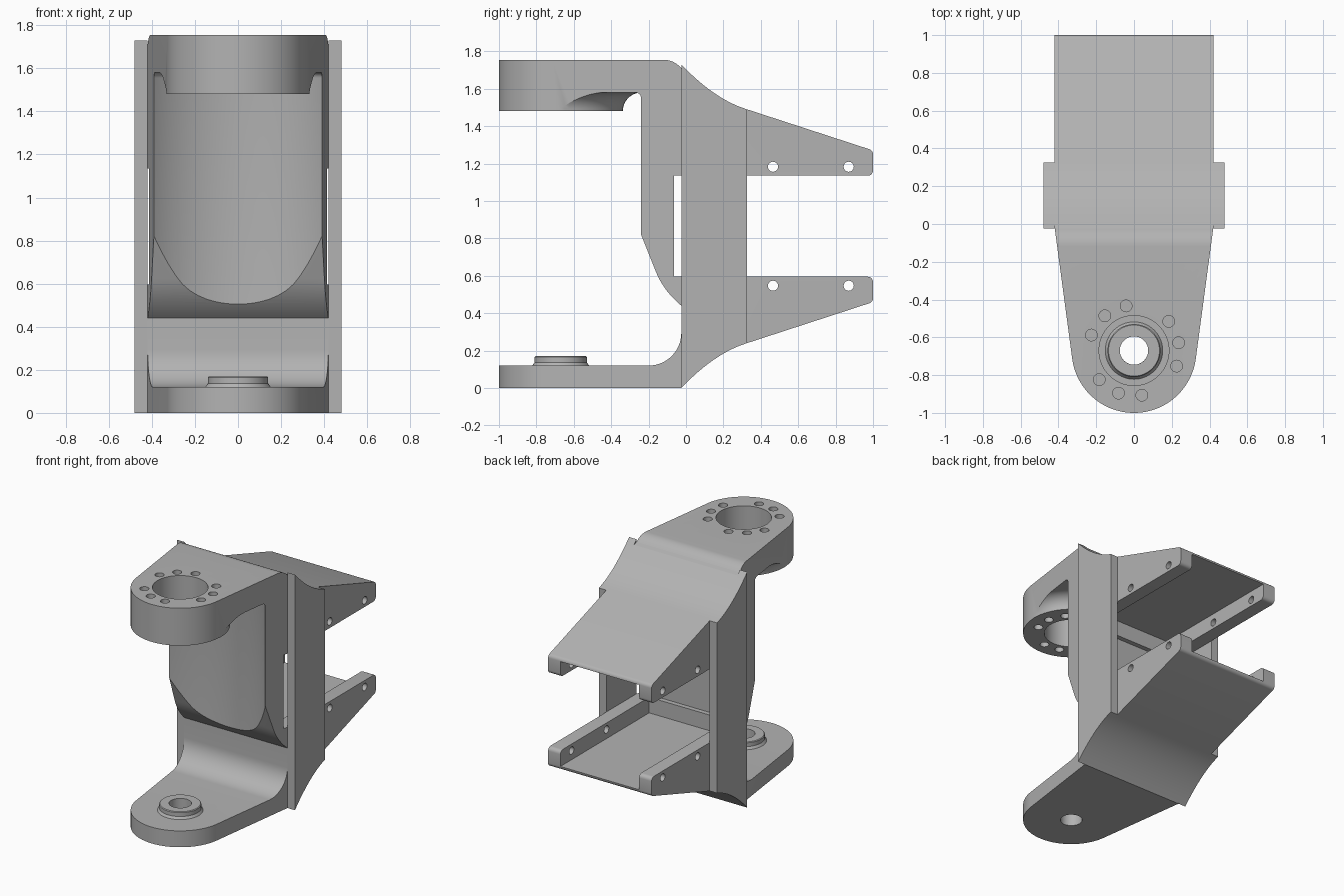
import bpy, bmesh, math
from mathutils import Vector, Matrix

old = bpy.data.objects.get("Cube")
if old:
    bpy.data.objects.remove(old)

# Single grey casting material
grey = bpy.data.materials.new("cast_grey")
grey.use_nodes = True
colour = (0.45, 0.45, 0.45, 1)
grey.diffuse_color = colour
grey.node_tree.nodes["Principled BSDF"].inputs["Base Color"].default_value = colour

HUB_Y, HUB_R, HALF, HEIGHT = -0.67, 0.33, 0.42, 1.73


def arc(cx, cy, r, a0, a1, n=10):
    angles = [math.radians(a0 + (a1 - a0) * i / n) for i in range(n + 1)]
    return [(cx + r * math.cos(a), cy + r * math.sin(a)) for a in angles]


def bezier(a, b, c, n=12):
    a, b, c = Vector(a), Vector(b), Vector(c)
    ts = [i / n for i in range(n + 1)]
    return [tuple(a * (1 - t) ** 2 + b * 2 * t * (1 - t) + c * t * t) for t in ts]


def flip(points):
    """Mirror a side profile about mid height, keeping its direction around the loop."""
    return [(y, HEIGHT - z) for y, z in reversed(points)]


def finish(name, bm):
    bmesh.ops.recalc_face_normals(bm, faces=bm.faces)
    mesh = bpy.data.meshes.new(name)
    bm.to_mesh(mesh)
    bm.free()
    mesh.materials.append(grey)
    ob = bpy.data.objects.new(name, mesh)
    bpy.context.collection.objects.link(ob)
    return ob


def prism(name, points, lo, hi, axis):
    """Extrude an outline: (y, z) along x, or (x, y) along z."""
    bm = bmesh.new()
    place = (lambda p: (lo, p[0], p[1])) if axis == "x" else (lambda p: (p[0], p[1], lo))
    face = bm.faces.new([bm.verts.new(place(p)) for p in points])
    ext = bmesh.ops.extrude_face_region(bm, geom=[face])["geom"]
    step = Vector((hi - lo, 0, 0)) if axis == "x" else Vector((0, 0, hi - lo))
    bmesh.ops.translate(bm, vec=step, verts=[v for v in ext if isinstance(v, bmesh.types.BMVert)])
    return finish(name, bm)


def lathe(name, points, closed=False):
    """Spin (radius, z) points around the hub axis."""
    bm = bmesh.new()
    vs = [bm.verts.new((r, HUB_Y, z)) for r, z in points]
    pairs = list(zip(vs, vs[1:])) + ([(vs[-1], vs[0])] if closed else [])
    es = [bm.edges.new(p) for p in pairs]
    bmesh.ops.spin(bm, geom=vs + es, cent=(0, HUB_Y, 0), axis=(0, 0, 1),
                   angle=math.tau, steps=96, use_duplicate=False)
    bmesh.ops.remove_doubles(bm, verts=bm.verts, dist=1e-5)
    return finish(name, bm)


def rod(name, centre, r, length, axis, n=32):
    bm = bmesh.new()
    turn = Matrix.Rotation(math.pi / 2, 4, "Y") if axis == "x" else Matrix()
    bmesh.ops.create_cone(bm, cap_ends=True, segments=n, radius1=r, radius2=r, depth=length,
                          matrix=Matrix.Translation(centre) @ turn)
    return finish(name, bm)


def carve(target, tool, operation="DIFFERENCE"):
    tool.hide_render = True
    mod = target.modifiers.new("carve", "BOOLEAN")
    mod.operation, mod.object, mod.solver = operation, tool, "EXACT"
    bpy.context.view_layer.objects.active = target
    bpy.ops.object.modifier_apply(modifier=mod.name)
    bpy.data.objects.remove(tool)


# Side profile of the fork with the two rear brackets
under_curve = bezier((-0.025, 0), (0.15, 0.184), (0.32, 0.238))
lower_end = arc(0.972, 0.48, 0.028, -72, 0, 5) + arc(0.972, 0.567, 0.028, 0, 90, 5)
throat = (bezier((-0.24, 0.82), (-0.24, 0.82), (-0.16, 0.62), 1)
          + bezier((-0.16, 0.62), (-0.12, 0.52), (-0.025, 0.44))[1:])
side = ([(-1.1, 0)] + under_curve + lower_end
        + [(-0.065, 0.595), (-0.065, HEIGHT - 0.595)]
        + flip(lower_end) + flip(under_curve)[:-1]
        + bezier((-0.025, 1.71), (-0.065, 1.755), (-0.12, 1.755), 8)
        + [(-1.1, 1.755), (-1.1, 1.48), (-0.32, 1.48), (-0.32, 1.02)]
        + throat + arc(-0.2, 0.295, 0.175, 0, -90, 14) + [(-1.1, 0.12)])
fork = prism("fork_body", side, -0.5, 0.5, "x")

# Plan outline: straight rear, tapered arms, round hub
reach = math.hypot(HALF, -0.02 - HUB_Y)
tangent = math.degrees(math.atan2(-0.02 - HUB_Y, HALF) - math.acos(HUB_R / reach))
plan = ([(-HALF, 1.1), (-HALF, -0.02)]
        + arc(0, HUB_Y, HUB_R, -180 - tangent, tangent, 64) + [(HALF, -0.02), (HALF, 1.1)])
carve(fork, prism("plan_cutter", plan, -0.2, 2, "z"), "INTERSECT")

# Round clearance pocket below the upper arm, filleted around the hub
pocket = ([(0, 0.4), (0.58, 0.4)] + arc(0.555, 1.555, 0.025, 0, 90, 6)
          + arc(0.432, 1.48, 0.1, 90, 180, 10) + [(0.332, 1.479), (0, 1.479)])
carve(fork, lathe("pocket_cutter", pocket))

# Bores and bolt circle
carve(fork, rod("upper_bore_cutter", (0, HUB_Y, 1.6), 0.185, 0.6, "z", 64))
carve(fork, rod("lower_bore_cutter", (0, HUB_Y, 0.1), 0.075, 0.5, "z", 48))
for group in (10, 130, 250):
    for turn in (-30, 0, 30):
        a = math.radians(group + turn)
        centre = (0.24 * math.cos(a), HUB_Y + 0.24 * math.sin(a), 1.6)
        carve(fork, rod("bolt_cutter", centre, 0.031, 0.6, "z", 24))

# Channels between the bracket rails, and cross holes through the rails
floor = [(-0.03, 0.48), (1.1, 0.48), (1.1, 0.65), (-0.03, 0.65)]
for outline in (floor, flip(floor)):
    carve(fork, prism("channel_cutter", outline, -0.32, 0.32, "x"))
for y in (0.465, 0.87):
    for z in (0.547, HEIGHT - 0.547):
        carve(fork, rod("cross_hole_cutter", (0, y, z), 0.027, 1.2, "x", 24))

# Raised ring on the lower arm
ring = lathe("lower_ring", [(0.075, 0.11), (0.152, 0.11), (0.152, 0.12), (0.14, 0.137),
                            (0.14, 0.165), (0.135, 0.17), (0.075, 0.17)], closed=True)

# Side plates
plate = under_curve + [(0.325, 0.24)] + flip(under_curve + [(0.325, 0.24)])
plates = [prism("left_side_plate", plate, HALF, 0.48, "x"),
          prism("right_side_plate", plate, -0.48, -HALF, "x")]

# Smooth the curved walls and keep the machined edges
for ob in [fork, ring] + plates:
    bpy.ops.object.select_all(action="DESELECT")
    ob.select_set(True)
    bpy.context.view_layer.objects.active = ob
    bpy.ops.object.shade_smooth_by_angle(angle=math.radians(25))
